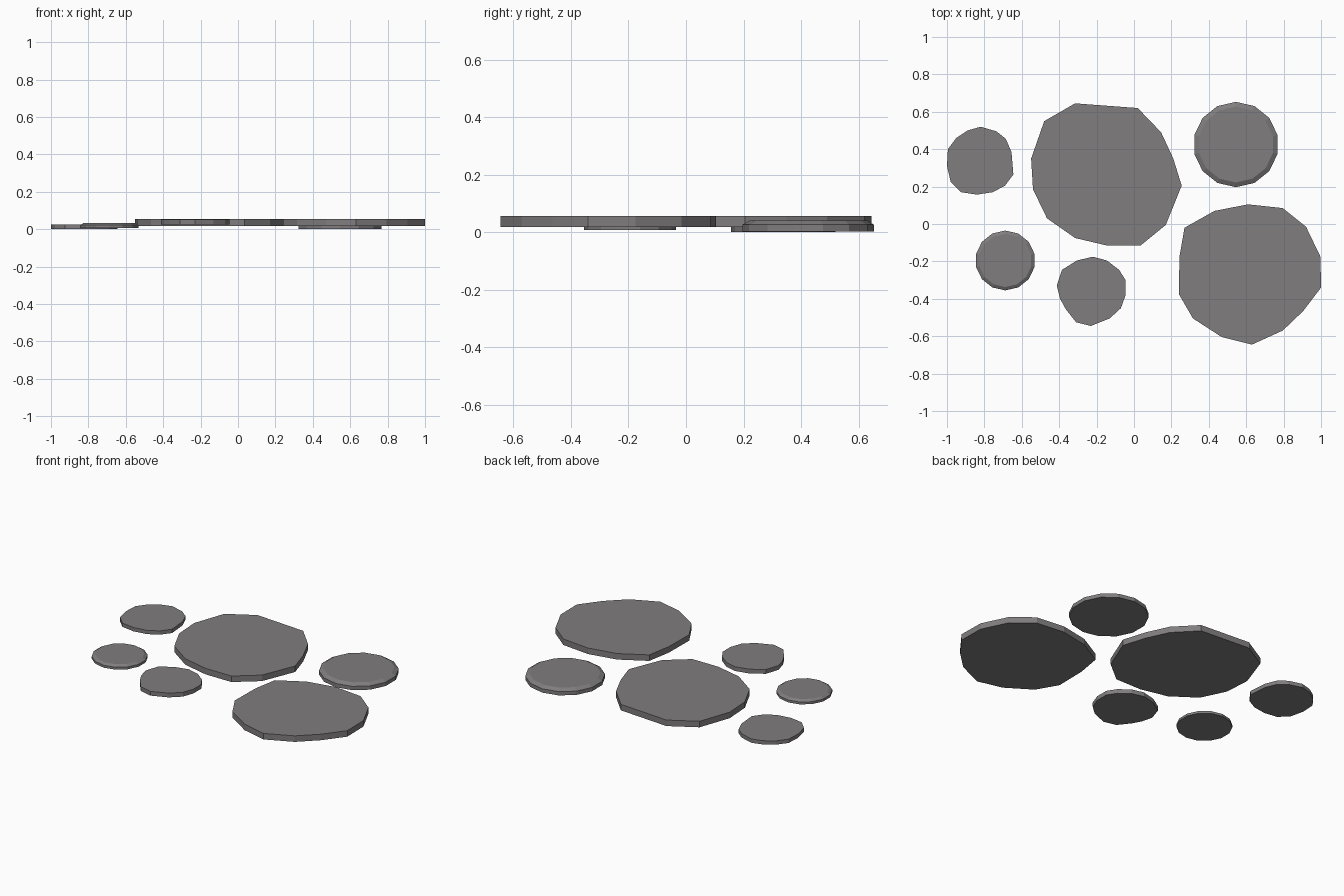
import bpy, bmesh, math

if "Cube" in bpy.data.objects:
    bpy.data.objects.remove(bpy.data.objects["Cube"])

stone = bpy.data.materials.new("stone grey")
stone.diffuse_color = (0.215, 0.205, 0.208, 1)
stone.use_nodes = True
stone.node_tree.nodes["Principled BSDF"].inputs["Base Color"].default_value = stone.diffuse_color


def slab(name, rings):
    """Closed solid lofted through rings of matching point counts, bottom to top."""
    bm = bmesh.new()
    loops = [[bm.verts.new((x, y, z)) for x, y in pts] for pts, z in rings]
    n = len(loops[0])
    bm.faces.new(loops[0])
    bm.faces.new(loops[-1])
    for lo, hi in zip(loops, loops[1:]):
        for i in range(n):
            j = (i + 1) % n
            bm.faces.new((lo[i], lo[j], hi[j], hi[i]))
    bmesh.ops.recalc_face_normals(bm, faces=bm.faces[:])
    me = bpy.data.meshes.new(name)
    bm.to_mesh(me)
    bm.free()
    me.materials.append(stone)
    ob = bpy.data.objects.new(name, me)
    bpy.context.collection.objects.link(ob)
    return ob


def flagstone(name, outline, z0, z1):
    return slab(name, [(outline, z0), (outline, z1)])


def circle(cx, cy, r, n=14):
    return [(cx + r * math.cos(math.pi / 2 + 2 * math.pi * i / n),
             cy + r * math.sin(math.pi / 2 + 2 * math.pi * i / n)) for i in range(n)]


def round_stone(name, cx, cy, r, inset, z0, z1, z2):
    return slab(name, [(circle(cx, cy, r), z0), (circle(cx, cy, r), z1),
                       (circle(cx, cy, r - inset), z2)])


# Two large irregular stepping stones
flagstone("large_stone_middle", [
    (-.315, .645), (.02, .62), (.145, .49), (.21, .35), (.255, .205), (.17, -.005),
    (.035, -.115), (-.145, -.115), (-.315, -.075), (-.465, .03), (-.54, .185),
    (-.55, .35), (-.48, .55)], .018, .056)
flagstone("large_stone_right", [
    (.61, .105), (.795, .085), (.92, -.015), (.997, -.175), (1, -.34), (.905, -.465),
    (.795, -.57), (.63, -.645), (.47, -.605), (.315, -.505), (.24, -.375),
    (.243, -.175), (.27, -.02), (.43, .07)], .018, .056)

# Two small irregular stones
flagstone("small_stone_left", [
    (-.82, .52), (-.735, .495), (-.685, .455), (-.655, .385), (-.645, .265),
    (-.69, .205), (-.755, .17), (-.84, .157), (-.925, .17), (-.98, .225),
    (-1, .31), (-.995, .4), (-.95, .46), (-.89, .50)], 0, .024)
flagstone("small_stone_front", [
    (-.22, -.175), (-.145, -.195), (-.08, -.245), (-.045, -.30), (-.045, -.38),
    (-.07, -.45), (-.13, -.505), (-.23, -.545), (-.31, -.525), (-.365, -.455),
    (-.395, -.40), (-.413, -.33), (-.385, -.245), (-.305, -.195)], .026, .053)

# Two round stones with a chamfered rim
round_stone("round_stone_back", .545, .425, .228, .025, .002, .026, .04)
round_stone("round_stone_left", -.688, -.195, .16, .018, .007, .022, .033)
